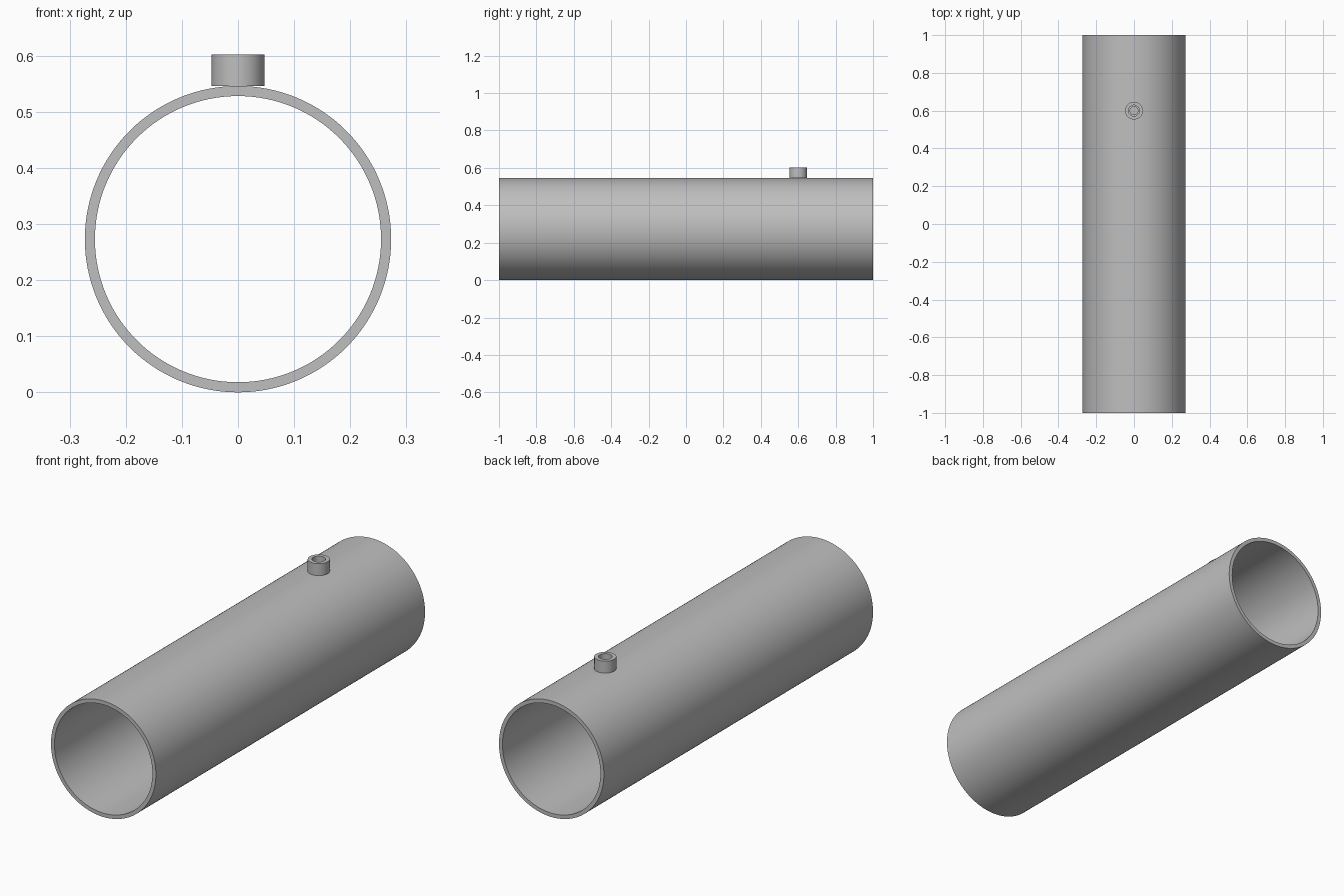
import bpy
import math

cube = bpy.data.objects.get("Cube")
if cube:
    bpy.data.objects.remove(cube, do_unlink=True)

LENGTH = 2.0
OUTER, INNER = 0.273, 0.255
BOSS_Y = 0.6
BOSS_TOP = 0.602
TOP = 2 * OUTER

steel = bpy.data.materials.new("plain_steel")
steel.use_nodes = True
steel.diffuse_color = (0.52, 0.52, 0.52, 1)
steel.node_tree.nodes["Principled BSDF"].inputs["Base Color"].default_value = steel.diffuse_color


def tube(name, outer, inner, length, location, rotation, sides):
    """Hollow cylinder, made from rings swept around its own z axis."""
    profile = [(outer, -length / 2), (outer, length / 2),
               (inner, length / 2), (inner, -length / 2)]
    verts, faces = [], []
    for i in range(sides):
        a = 2 * math.pi * i / sides
        verts += [(r * math.cos(a), r * math.sin(a), z) for r, z in profile]
        n = (i + 1) % sides
        for k in range(4):
            m = (k + 1) % 4
            faces.append((4 * i + k, 4 * n + k, 4 * n + m, 4 * i + m))
    mesh = bpy.data.meshes.new(name)
    mesh.from_pydata(verts, [], faces)
    mesh.materials.append(steel)
    obj = bpy.data.objects.new(name, mesh)
    obj.location = location
    obj.rotation_euler = rotation
    bpy.context.collection.objects.link(obj)
    return obj


# Main pipe, lying along y
pipe = tube("pipe", OUTER, INNER, LENGTH, (0, 0, OUTER), (math.pi / 2, 0, 0), 128)

# Threaded socket standing on the top of the pipe
socket = tube("socket", 0.047, 0.029, BOSS_TOP - TOP,
              (0, BOSS_Y, (BOSS_TOP + TOP) / 2), (0, 0, 0), 64)

# Small drilled hole through the pipe wall below the socket
bpy.ops.mesh.primitive_cylinder_add(vertices=48, radius=0.021, depth=0.1,
                                    location=(0, BOSS_Y, TOP))
drill = bpy.context.object
drill.name = "drill_cutter"
drill.data.materials.append(steel)
drill.hide_render = True
drill.hide_viewport = True
cut = pipe.modifiers.new("drilled_hole", "BOOLEAN")
cut.operation = "DIFFERENCE"
cut.solver = "EXACT"
cut.object = drill

# Bake the hole, then remove the cutter
bpy.context.view_layer.update()
bpy.ops.object.select_all(action="DESELECT")
bpy.context.view_layer.objects.active = pipe
pipe.select_set(True)
bpy.ops.object.modifier_apply(modifier=cut.name)
bpy.data.objects.remove(drill, do_unlink=True)

# Smooth walls with crisp rims
socket.select_set(True)
bpy.ops.object.shade_smooth_by_angle(angle=math.radians(30))
